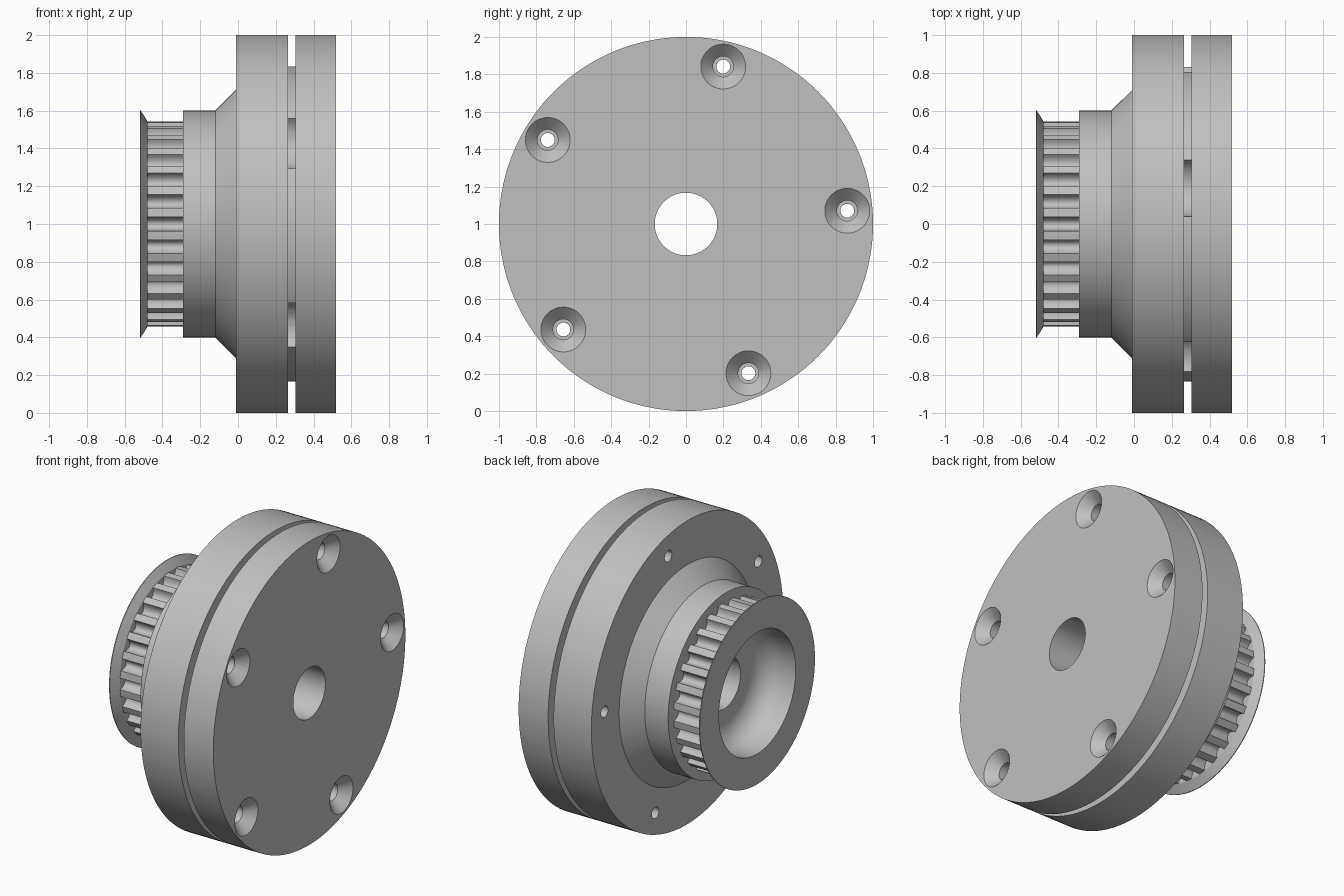
import bpy, bmesh, math
from math import sin, cos, pi, radians, sqrt

cube = bpy.data.objects.get("Cube")
if cube:
    bpy.data.objects.remove(cube, do_unlink=True)

GREY = (0.53, 0.53, 0.53, 1)
metal = bpy.data.materials.new("light grey metal")
metal.use_nodes = True
metal.diffuse_color = GREY
metal.node_tree.nodes["Principled BSDF"].inputs["Base Color"].default_value = GREY

AXIS_Z = 1.0
BORE = 0.167
GAP = (0.265, 0.305)
SCREWS = [radians(4.7 + 72 * i) for i in range(5)]
SCREW_CIRCLE = 0.865


def lathe(name, profile, segments=144, y=0.0, z=AXIS_Z, angles=None, shape=None):
    """Revolve a closed (x, radius) profile about a line parallel to x.
    shape(angle index) may replace the radius of points given as None."""
    angles = angles or [2 * pi * i / segments for i in range(segments)]
    bm = bmesh.new()
    rings = []
    for i, a in enumerate(angles):
        ring = []
        for x, r in profile:
            r = shape[i] if r is None else r
            ring.append(bm.verts.new((x, y + r * cos(a), z + r * sin(a))))
        rings.append(ring)
    n = len(profile)
    for i, ring in enumerate(rings):
        nxt = rings[(i + 1) % len(rings)]
        for j in range(n):
            k = (j + 1) % n
            bm.faces.new((ring[j], ring[k], nxt[k], nxt[j]))
    bmesh.ops.remove_doubles(bm, verts=bm.verts, dist=1e-5)
    bmesh.ops.recalc_face_normals(bm, faces=bm.faces)
    mesh = bpy.data.meshes.new(name)
    bm.to_mesh(mesh)
    bm.free()
    mesh.materials.append(metal)
    obj = bpy.data.objects.new(name, mesh)
    bpy.context.collection.objects.link(obj)
    return obj


def activate(obj):
    bpy.ops.object.select_all(action='DESELECT')
    obj.select_set(True)
    bpy.context.view_layer.objects.active = obj


def drill(obj, profile, segments=32):
    """Cut the revolved profile out of obj at every screw position."""
    for a in SCREWS:
        cutter = lathe("cutter", profile, segments,
                       SCREW_CIRCLE * cos(a), AXIS_Z + SCREW_CIRCLE * sin(a))
        cutter.hide_render = True
        mod = obj.modifiers.new("hole", 'BOOLEAN')
        mod.operation = 'DIFFERENCE'
        mod.solver = 'EXACT'
        mod.object = cutter
        activate(obj)
        bpy.ops.object.modifier_apply(modifier=mod.name)
        bpy.data.objects.remove(cutter, do_unlink=True)


def pin(x0, x1, r):
    return [(x0, 0), (x0, r), (x1, r), (x1, 0)]


# Main body: disc, cone, hub, belt flange and rounded recess in one turning
FLOOR, RECESS, FILLET = -0.28, 0.4, 0.15
fillet = [(FLOOR - FILLET + FILLET * sin(t), RECESS - FILLET + FILLET * cos(t))
          for t in (pi / 2 * i / 10 for i in range(11))]
body = lathe("hub_body", [
    (GAP[0], BORE), (GAP[0], 1), (-0.01, 1), (-0.01, 0.71), (-0.12, 0.6),
    (-0.29, 0.6), (-0.29, 0.475), (-0.48, 0.475), (-0.48, 0.545),
    (-0.515, 0.6), (-0.52, 0.6), (-0.52, RECESS), *fillet, (FLOOR, BORE)])
drill(body, pin(-0.1, 0.4, 0.037))

# Toothed belt ring with rounded grooves
TEETH, TIP, DEPTH, HALF = 28, 0.543, 0.052, 0.31
steps = [-0.5] + [HALF * -cos(pi * i / 10) for i in range(11)]
angles, radii = [], []
for t in range(TEETH):
    for u in steps:
        angles.append(2 * pi * (t + u) / TEETH)
        radii.append(TIP - DEPTH * sqrt(max(0, 1 - (u / HALF) ** 2)))
teeth = lathe("belt_teeth", [(-0.482, 0.46), (-0.482, None), (-0.288, None),
                             (-0.288, 0.46)], angles=angles, shape=radii)

# Spacer in the gap, scalloped around each screw
spacer = lathe("spacer_disc", [(GAP[0], BORE), (GAP[0], 0.835),
                               (GAP[1], 0.835), (GAP[1], BORE)])
drill(spacer, pin(0.2, 0.4, 0.16), 48)

# Cover plate with countersunk holes
cover = lathe("cover_plate", [(GAP[1], BORE), (GAP[1], 1), (0.52, 1), (0.52, BORE)])
drill(cover, [(0.25, 0), (0.25, 0.055), (0.455, 0.055), (0.52, 0.12),
              (0.56, 0.12), (0.56, 0)], 40)

for part in (body, teeth, spacer, cover):
    activate(part)
    bpy.ops.object.shade_smooth_by_angle(angle=radians(28))
